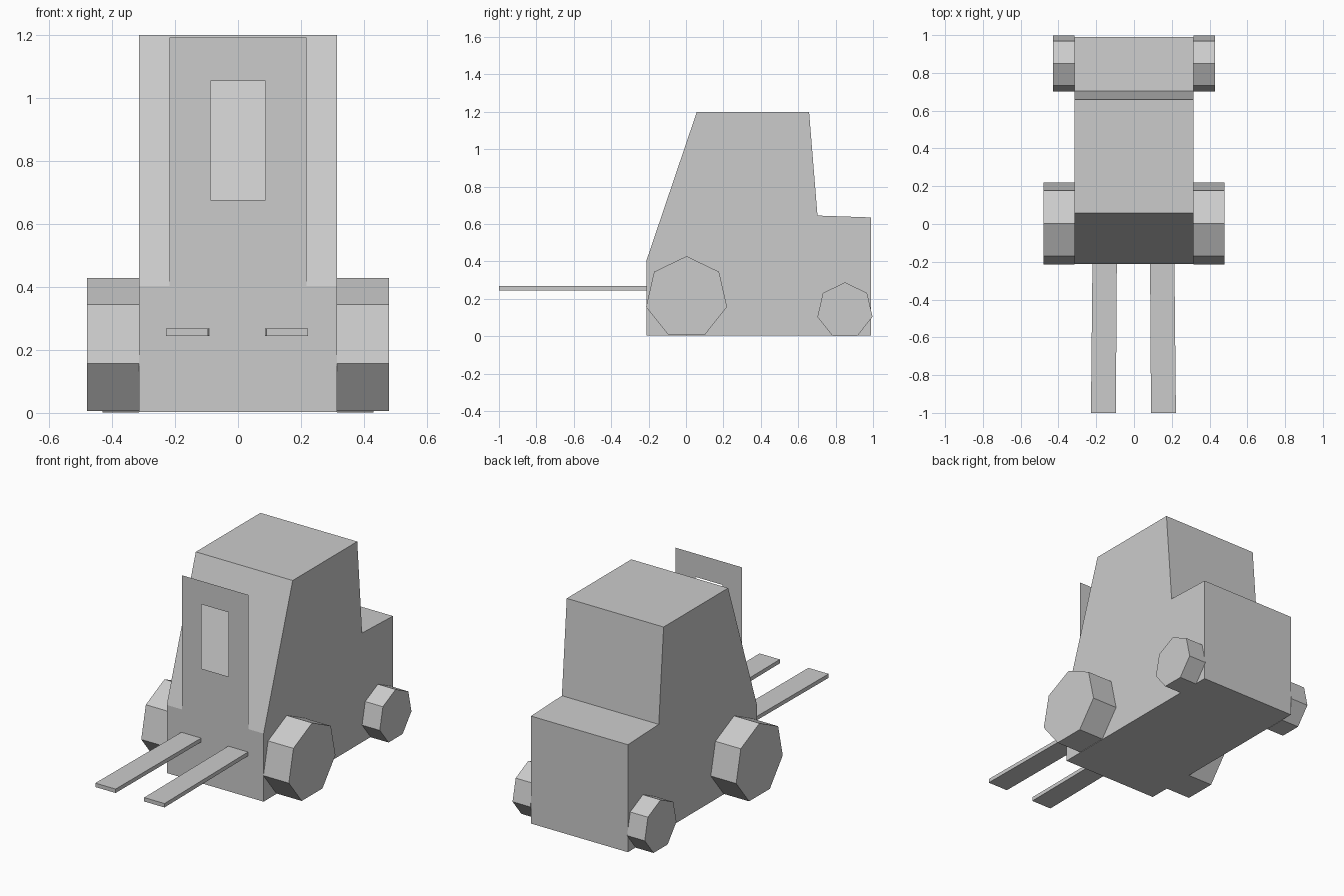
import bpy, bmesh, math

cube = bpy.data.objects.get("Cube")
if cube:
    bpy.data.objects.remove(cube)

grey = bpy.data.materials.new("plain_grey")
grey.use_nodes = True
grey.diffuse_color = (0.6, 0.6, 0.6, 1)
grey.node_tree.nodes["Principled BSDF"].inputs["Base Color"].default_value = (0.6, 0.6, 0.6, 1)


def finish(name, bm):
    mesh = bpy.data.meshes.new(name)
    bm.to_mesh(mesh)
    bm.free()
    mesh.materials.append(grey)
    obj = bpy.data.objects.new(name, mesh)
    bpy.context.collection.objects.link(obj)
    return obj


def prism(name, start, end):
    """Solid between two matching outlines."""
    bm = bmesh.new()
    a = [bm.verts.new(p) for p in start]
    b = [bm.verts.new(p) for p in end]
    bm.faces.new(a)
    bm.faces.new(b[::-1])
    for i in range(len(a)):
        j = (i + 1) % len(a)
        bm.faces.new((a[j], a[i], b[i], b[j]))
    bmesh.ops.recalc_face_normals(bm, faces=bm.faces)
    return finish(name, bm)


def side_extrusion(name, outline, x0, x1):
    return prism(name, [(x0, y, z) for y, z in outline], [(x1, y, z) for y, z in outline])


# Cab and rear deck in one side profile
HALF = 0.315
FRONT = -0.212
side_extrusion("body", [(FRONT, 0.003), (FRONT, 0.403), (0.058, 1.2), (0.658, 1.2),
                        (0.703, 0.645), (0.99, 0.635), (0.99, 0.003)], -HALF, HALF)


# Seven-sided wheels, point up
def wheel(name, side, y, z, radius, outer):
    ring = [(y + radius * math.sin(math.tau * i / 7), z + radius * math.cos(math.tau * i / 7))
            for i in range(7)]
    side_extrusion(name, ring, side * HALF, side * outer)


for label, side in (("left", 1), ("right", -1)):
    wheel("front_wheel_" + label, side, 0.003, 0.206, 0.222, 0.48)
    wheel("rear_wheel_" + label, side, 0.85, 0.137, 0.151, 0.43)

    # Fork blade, splayed slightly outward toward the tip
    shift = -0.003
    plan = [(0.088, FRONT), (0.217, FRONT), (0.225, -1), (0.093, -1)]
    prism("fork_" + label,
          [(side * x + shift, y, 0.245) for x, y in plan],
          [(side * x + shift, y, 0.268) for x, y in plan])

# Thin upright mast plate with an open window
bm = bmesh.new()
outer = [(-0.217, 0.403), (0.217, 0.403), (0.217, 1.192), (-0.217, 1.192)]
inner = [(-0.088, 0.677), (0.088, 0.677), (0.088, 1.055), (-0.088, 1.055)]
o = [bm.verts.new((x, FRONT, z)) for x, z in outer]
n = [bm.verts.new((x, FRONT, z)) for x, z in inner]
for i in range(4):
    j = (i + 1) % 4
    bm.faces.new((o[i], o[j], n[j], n[i]))
finish("mast_plate", bm)
